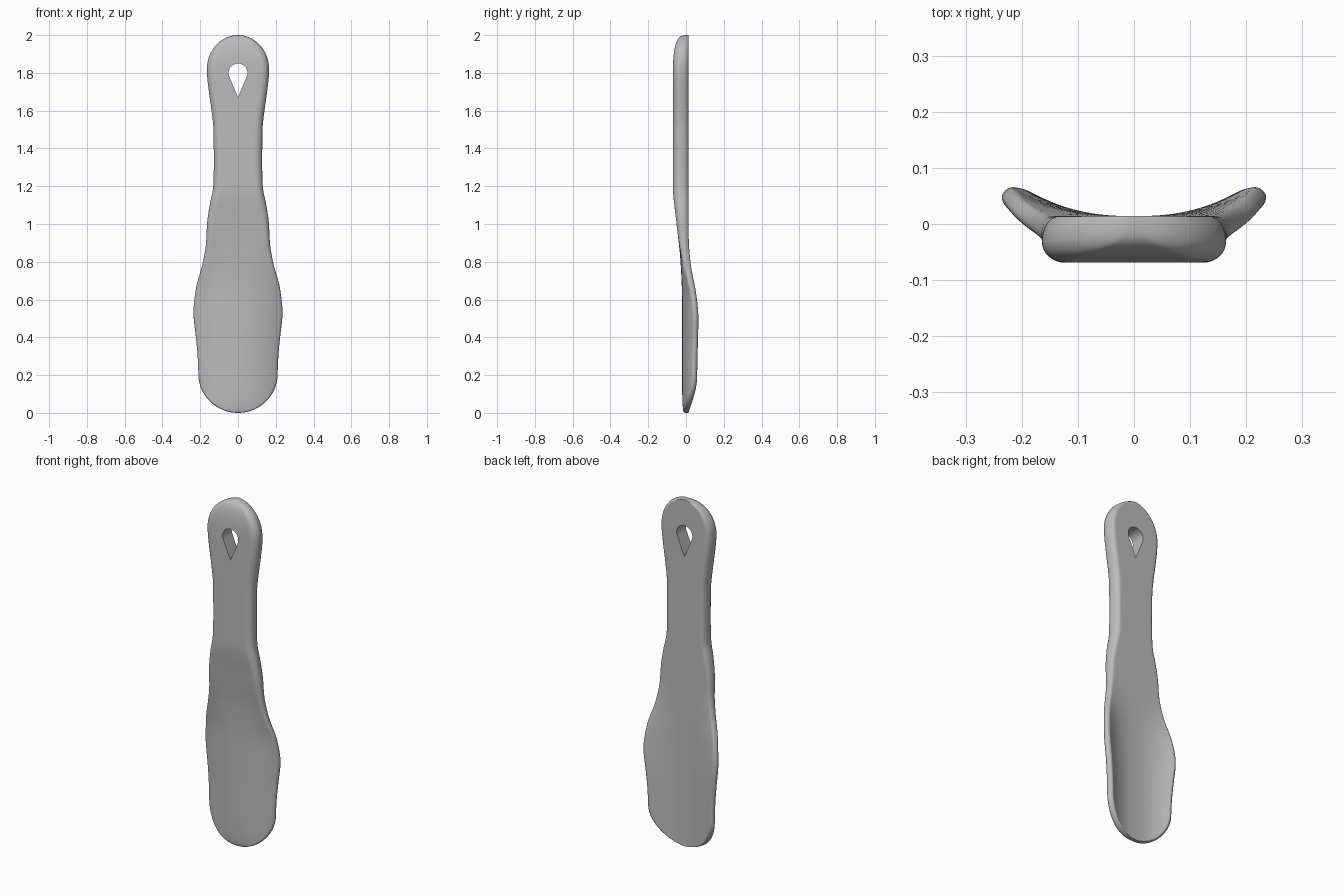
import bpy, bmesh, math
from mathutils import Vector

cube = bpy.data.objects.get("Cube")
if cube:
    bpy.data.objects.remove(cube, do_unlink=True)

# One plain grey material
grey = bpy.data.materials.new("plain_grey")
grey.use_nodes = True
colour = (0.5, 0.5, 0.5, 1)
grey.diffuse_color = colour
grey.node_tree.nodes["Principled BSDF"].inputs["Base Color"].default_value = colour

# Outline and section values along the height: (z, value)
HALF_WIDTH = [(0, .205), (.2, .207), (.3, .211), (.4, .22), (.53, .233), (.65, .222),
              (.8, .185), (.9, .169), (1, .164), (1.1, .15), (1.2, .131), (1.32, .128),
              (1.5, .13), (1.6, .14), (1.7, .154), (1.8, .164), (2, .165)]
FRONT = [(0, -.021), (.6, -.021), (.8, -.029), (1, -.05), (1.2, -.069), (2, -.069)]
CURL = [(0, .07), (.3, .068), (.53, .057), (.65, .047), (.8, .02), (.95, 0), (2, 0)]
BACK = .014
TOP_CAP, BOTTOM_CAP = .18, .2


def sample(table, z):
    """Smooth monotone interpolation through a table."""
    n = len(table)
    slopes = [(table[i + 1][1] - table[i][1]) / (table[i + 1][0] - table[i][0])
              for i in range(n - 1)]

    def tangent(i):
        if i in (0, n - 1):
            return 0
        a, b = slopes[i - 1], slopes[i]
        return 2 * a * b / (a + b) if a * b > 0 else 0

    i = next((j for j in range(n - 1) if z <= table[j + 1][0]), n - 2)
    (z0, v0), (z1, v1) = table[i], table[i + 1]
    h = z1 - z0
    t = (z - z0) / h
    return (v0 + h * t * (1 - t) ** 2 * tangent(i) - h * t * t * (1 - t) * tangent(i + 1)
            + (v1 - v0) * t * t * (3 - 2 * t))


def section(z):
    """Rounded strip bent backwards at its sides."""
    over = max((z - 2 + TOP_CAP) / TOP_CAP, (BOTTOM_CAP - z) / BOTTOM_CAP, 0)
    end = math.sqrt(max(1 - over * over, 0.0004))
    w = sample(HALF_WIDTH, z) * end
    t = (BACK - sample(FRONT, z)) * end ** (.5 if z > 1 else .2)
    k = sample(CURL, z)
    rf, rb = min(.5 * t, w * .9), min(.35 * t, w * .9)
    mid = -.05 * t
    flat, cap = 24, 8
    pts = []
    for i in range(flat):                       # front face
        pts.append((-(w - rf) + 2 * (w - rf) * i / flat, -t / 2))
    for i in range(cap):                        # front rounding
        a = math.pi / 2 * i / cap
        pts.append((w - rf + rf * math.sin(a), mid - (t / 2 + mid) * math.cos(a)))
    for i in range(cap):                        # back rounding
        a = math.pi / 2 * i / cap
        pts.append((w - rb + rb * math.cos(a), mid + (t / 2 - mid) * math.sin(a)))
    for i in range(flat):                       # back face
        pts.append((w - rb - 2 * (w - rb) * i / flat, t / 2))
    for i in range(cap):
        a = math.pi / 2 * i / cap
        pts.append((-(w - rb) - rb * math.sin(a), mid + (t / 2 - mid) * math.cos(a)))
    for i in range(cap):
        a = math.pi / 2 * i / cap
        pts.append((-(w - rf) - rf * math.cos(a), mid - (t / 2 + mid) * math.sin(a)))
    ring = []
    for s, d in pts:
        u = abs(s) / .23
        slope = math.copysign(k * 2.4 * u ** 1.4 / .23, s)
        n = Vector((-slope, 1)).normalized()
        ring.append((s + n.x * d, BACK - t / 2 + k * u ** 2.4 + n.y * d, z))
    return ring


def finish(bm, name):
    bmesh.ops.recalc_face_normals(bm, faces=bm.faces)
    mesh = bpy.data.meshes.new(name)
    bm.to_mesh(mesh)
    bm.free()
    mesh.materials.append(grey)
    ob = bpy.data.objects.new(name, mesh)
    bpy.context.collection.objects.link(ob)
    return ob


# Shoehorn body: sections lofted upwards, packed closer at the rounded ends
levels = [BOTTOM_CAP * (1 - math.cos(math.pi / 2 * i / 16)) for i in range(16)]
span = 2 - TOP_CAP - BOTTOM_CAP
levels += [BOTTOM_CAP + span * i / 64 for i in range(64)]
levels += [2 - TOP_CAP + TOP_CAP * math.sin(math.pi / 2 * i / 16) for i in range(17)]
bm = bmesh.new()
rings = [[bm.verts.new(p) for p in section(z)] for z in levels]
for a, b in zip(rings, rings[1:]):
    for i in range(len(a)):
        j = (i + 1) % len(a)
        bm.faces.new((a[i], a[j], b[j], b[i]))
bm.faces.new(rings[0])
bm.faces.new(rings[-1])
body = finish(bm, "shoehorn_body")

# Teardrop hanging hole
bm = bmesh.new()
radius, centre, tip = .05, 1.8, 1.67
start = math.asin(radius / (centre - tip))
outline = [(0, tip)]
for i in range(25):
    a = -start + (math.pi + 2 * start) * i / 24
    outline.append((radius * math.cos(a), centre + radius * math.sin(a)))
face = bm.faces.new([bm.verts.new((x, -.3, z)) for x, z in outline])
moved = bmesh.ops.extrude_face_region(bm, geom=[face])["geom"]
bmesh.ops.translate(bm, vec=(0, .6, 0),
                    verts=[g for g in moved if isinstance(g, bmesh.types.BMVert)])
cutter = finish(bm, "hole_cutter")
cutter.hide_render = True

cut = body.modifiers.new("hanging_hole", "BOOLEAN")
cut.object = cutter
cut.operation = "DIFFERENCE"
cut.solver = "EXACT"
bpy.context.view_layer.objects.active = body
body.select_set(True)
bpy.ops.object.modifier_apply(modifier=cut.name)
bpy.data.objects.remove(cutter, do_unlink=True)
bpy.ops.object.shade_smooth_by_angle(angle=math.radians(35))
